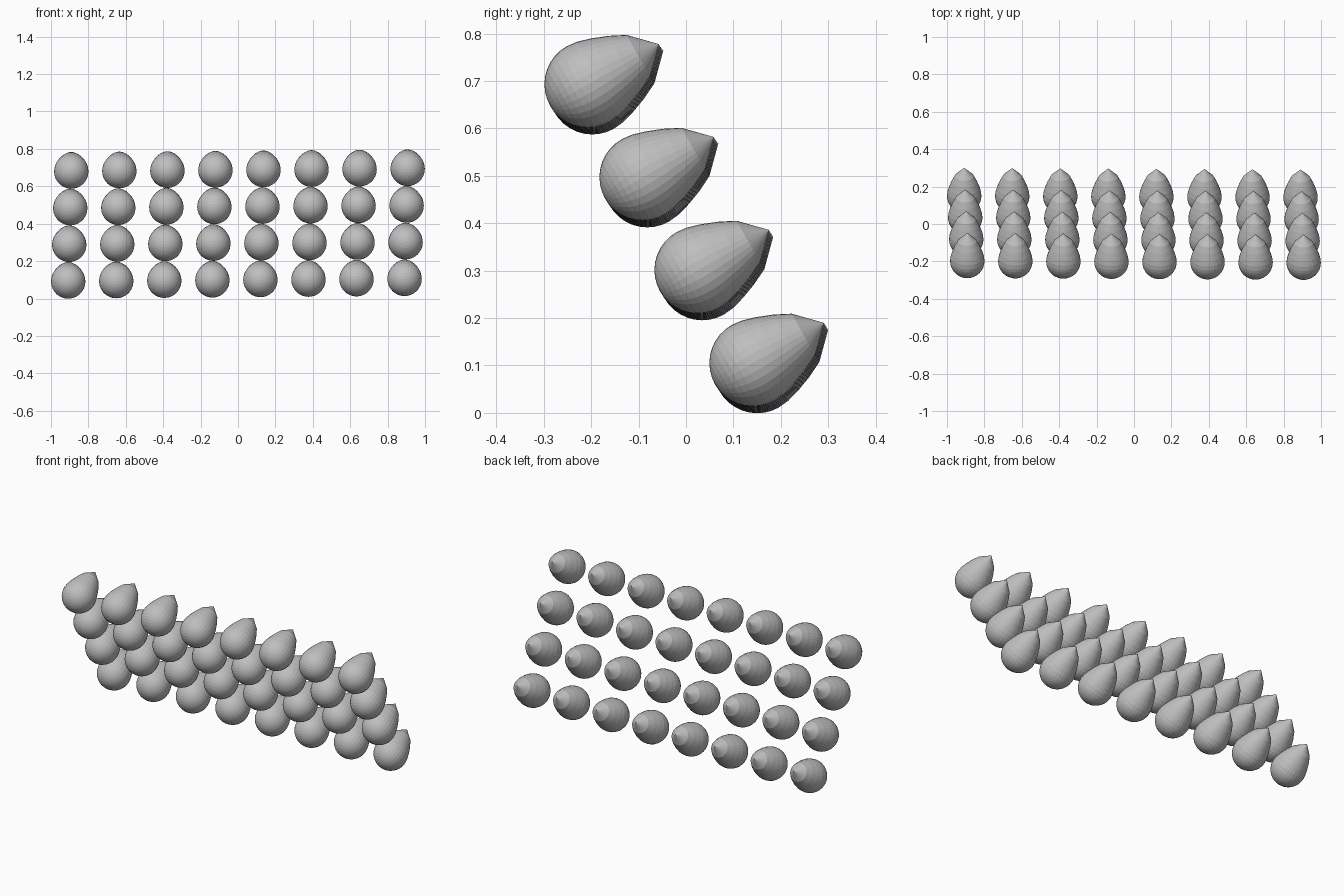
import bpy
import bmesh
from math import sin, cos, pi, radians
from mathutils import Matrix, Vector

cube = bpy.data.objects.get("Cube")
if cube:
    bpy.data.objects.remove(cube, do_unlink=True)

# Single plain grey
grey = bpy.data.materials.new("plain_grey")
grey.use_nodes = True
colour = (0.52, 0.52, 0.52, 1)
grey.diffuse_color = colour
grey.node_tree.nodes["Principled BSDF"].inputs["Base Color"].default_value = colour

# Drop profile: (distance behind the tip, radius)
SIDES, RADIUS, BELLY = 32, 0.092, 0.172
profile = [(0.05, 0.0505), (0.085, 0.068), (0.12, 0.0815), (0.148, 0.0895)]
STEPS = 9
for i in range(STEPS):
    a = i / STEPS * pi / 2
    profile.append((BELLY + RADIUS * sin(a), RADIUS * cos(a)))


def make_drop_mesh():
    """Conical tip at the origin, rounded end down local -z."""
    bm = bmesh.new()
    rings = []
    for depth, radius in profile:
        rings.append([bm.verts.new((radius * cos(2 * pi * k / SIDES),
                                    radius * sin(2 * pi * k / SIDES), -depth))
                      for k in range(SIDES)])
    tip = bm.verts.new((0, 0, 0))
    end = bm.verts.new((0, 0, -BELLY - RADIUS))
    for k in range(SIDES):
        n = (k + 1) % SIDES
        bm.faces.new((tip, rings[0][k], rings[0][n]))
        bm.faces.new((end, rings[-1][n], rings[-1][k]))
        for upper, lower in zip(rings, rings[1:]):
            bm.faces.new((upper[k], lower[k], lower[n], upper[n]))
    bmesh.ops.recalc_face_normals(bm, faces=bm.faces)
    mesh = bpy.data.meshes.new("pointed_drop")
    bm.to_mesh(mesh)
    bm.free()
    mesh.materials.append(grey)
    return mesh


# Four stepped rows of eight drops, the tips pointing back and up
drop = make_drop_mesh()
first_tip = Vector((0.907, -0.057, 0.778))
column_step = Vector((-0.2569, 0.0013, -0.002))
row_step = Vector((-0.0055, 0.116, -0.196))
tilt = Matrix.Rotation(radians(29.5 - 90), 4, 'X')
for row in range(4):
    for col in range(8):
        ob = bpy.data.objects.new(f"drop_row{row + 1}_column{col + 1}", drop)
        place = first_tip + col * column_step + row * row_step
        ob.matrix_world = Matrix.Translation(place) @ tilt
        bpy.context.collection.objects.link(ob)
